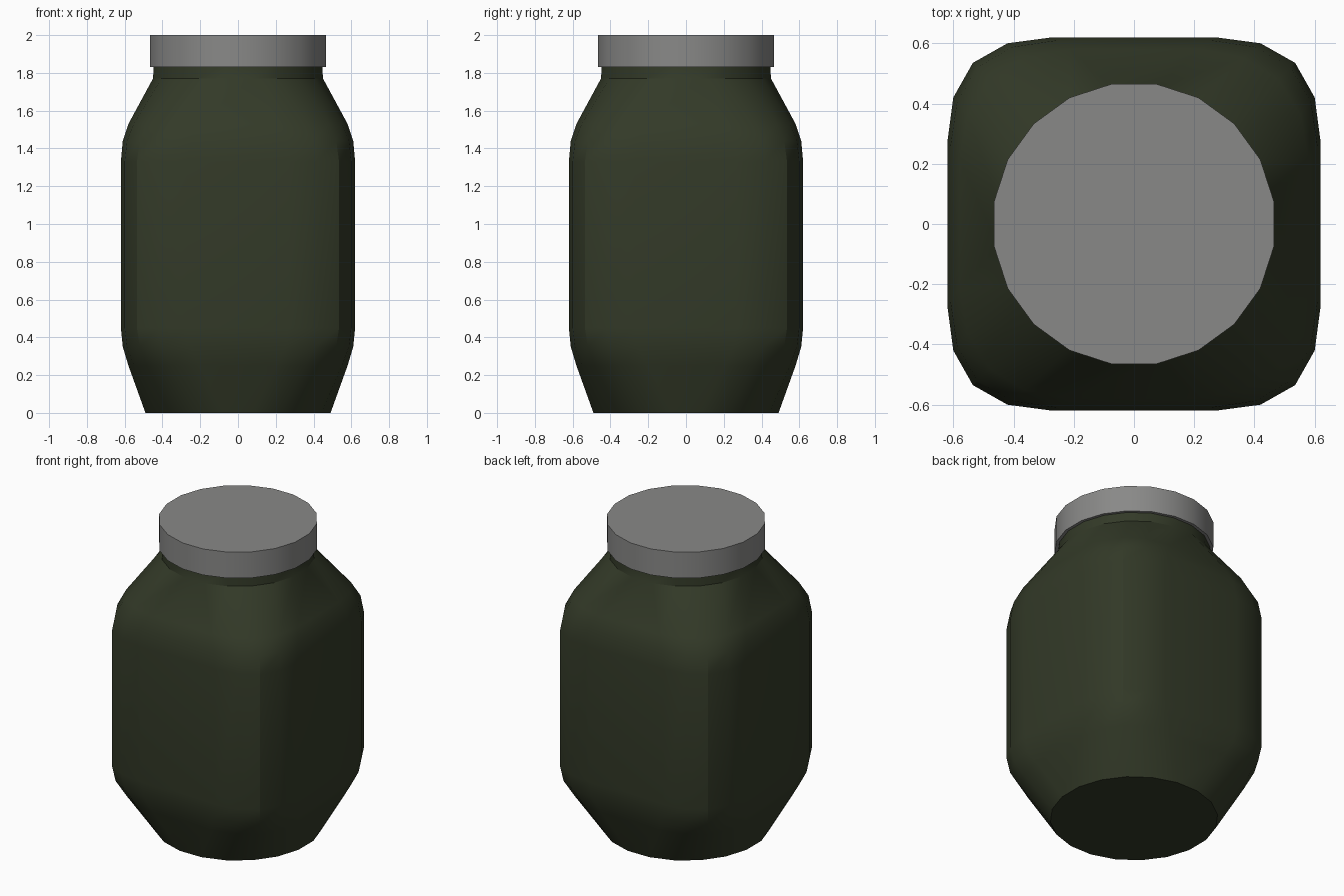
import bpy, bmesh, math

if "Cube" in bpy.data.objects:
    bpy.data.objects.remove(bpy.data.objects["Cube"])

SIDES = 20


def material(name, rgb):
    m = bpy.data.materials.new(name)
    m.diffuse_color = (*rgb, 1)
    m.use_nodes = True
    m.node_tree.nodes["Principled BSDF"].inputs["Base Color"].default_value = m.diffuse_color
    return m


# Quarter of the rounded-square section at full body width
QUARTER = [(0.62, 0.27), (0.60, 0.42), (0.535, 0.535), (0.42, 0.60), (0.27, 0.62)]


def section(width, square):
    """Outline of half-width `width`: 0 = regular 20-gon, 1 = rounded square."""
    pts = []
    radius = width / math.cos(math.pi / SIDES)
    for i in range(SIDES):
        a = 2 * math.pi * (i + 0.5) / SIDES
        quarter, k = divmod(i, 5)
        qx, qy = QUARTER[k]
        for _ in range(quarter):
            qx, qy = -qy, qx
        s = width / 0.62
        # The round outline has its vertices just inside the widest line
        cx, cy = radius * math.cos(a), radius * math.sin(a)
        pts.append((cx + (qx * s - cx) * square, cy + (qy * s - cy) * square))
    return pts


def loft(name, rings, mat, angle):
    """Skin stacked sections given as (z, half width, squareness), capped."""
    bm = bmesh.new()
    loops = [[bm.verts.new((x, y, z)) for x, y in section(w, t)] for z, w, t in rings]
    for lo, hi in zip(loops, loops[1:]):
        for i in range(SIDES):
            j = (i + 1) % SIDES
            bm.faces.new((lo[i], lo[j], hi[j], hi[i]))
    bm.faces.new(loops[0][::-1])
    bm.faces.new(loops[-1])
    bmesh.ops.recalc_face_normals(bm, faces=bm.faces)
    mesh = bpy.data.meshes.new(name)
    bm.to_mesh(mesh)
    bm.free()
    mesh.materials.append(mat)
    ob = bpy.data.objects.new(name, mesh)
    bpy.context.collection.objects.link(ob)
    bpy.ops.object.select_all(action='DESELECT')
    ob.select_set(True)
    bpy.context.view_layer.objects.active = ob
    bpy.ops.object.shade_smooth_by_angle(angle=math.radians(angle))
    return ob


green = material("dark_green_glass", (0.033, 0.042, 0.021))
grey = material("grey_metal", (0.25, 0.25, 0.245))

# Jar body: round foot, rounded-square belly, round neck
loft("jar_body", [
    (0.00, 0.49, 0.0),
    (0.25, 0.58, 0.70),
    (0.35, 0.61, 0.93),
    (0.45, 0.62, 1.0),
    (1.33, 0.62, 1.0),
    (1.44, 0.61, 0.93),
    (1.53, 0.58, 0.76),
    (1.77, 0.45, 0.0),
    (1.85, 0.445, 0.0),
], green, 27)

# Screw lid
loft("lid", [(1.83, 0.465, 0.0), (2.00, 0.465, 0.0)], grey, 30)
